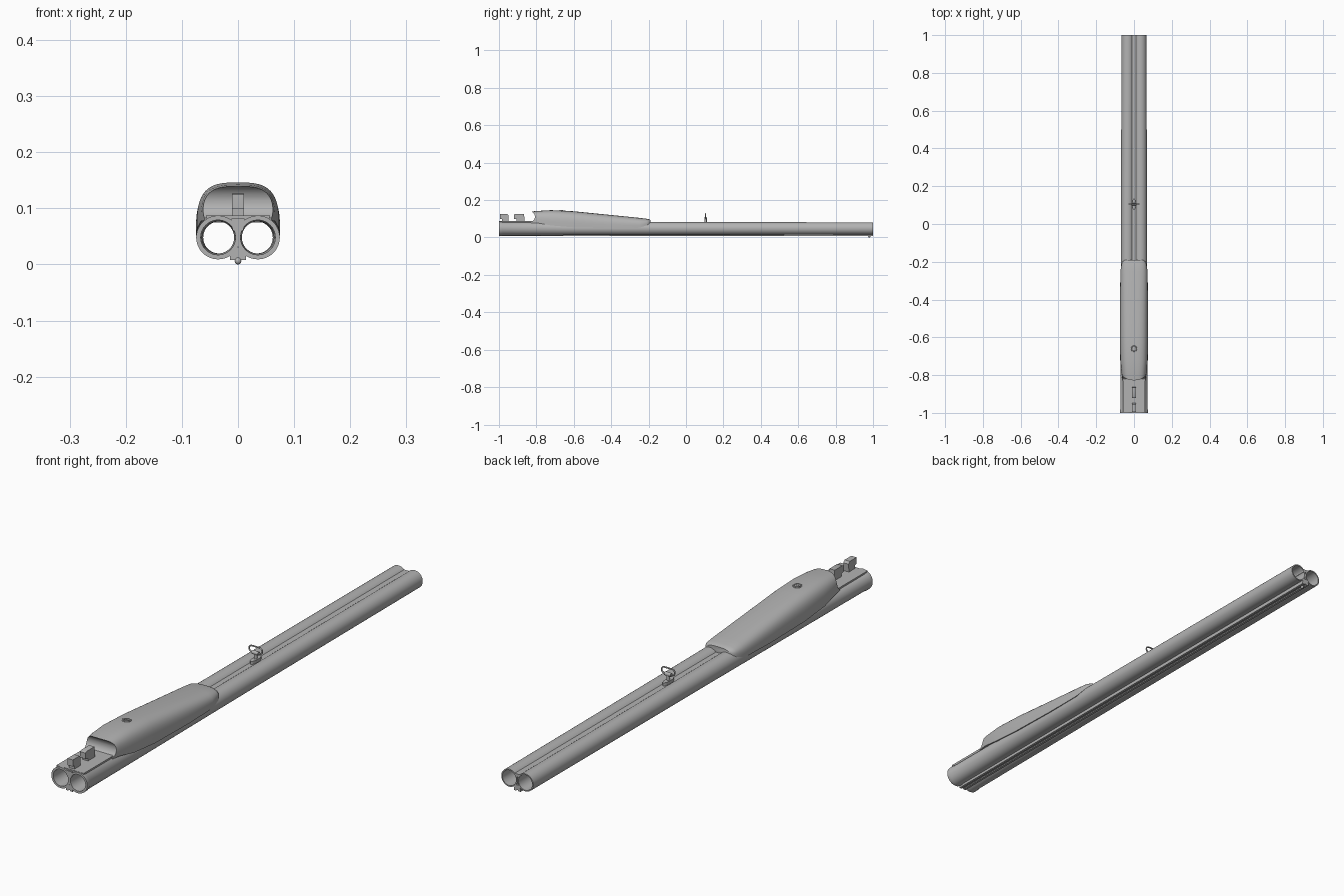
import bpy, bmesh
from math import sin, cos, pi, asin, sqrt
from mathutils import Vector

cube = bpy.data.objects.get("Cube")
if cube:
    bpy.data.objects.remove(cube, do_unlink=True)

steel = bpy.data.materials.new("plain_grey")
steel.use_nodes = True
GREY = (0.45, 0.45, 0.45, 1)
steel.diffuse_color = GREY
bsdf = next(n for n in steel.node_tree.nodes if n.type == "BSDF_PRINCIPLED")
bsdf.inputs["Base Color"].default_value = GREY


def finish(ob, name, angle=35):
    ob.name = name
    ob.data.materials.clear()
    ob.data.materials.append(steel)
    bpy.ops.object.select_all(action="DESELECT")
    ob.select_set(True)
    bpy.context.view_layer.objects.active = ob
    bpy.ops.object.shade_smooth_by_angle(angle=angle * pi / 180)
    return ob


def loft(name, rings, wrap=False):
    """Bridge equal-sized rings; cap the ends, or wrap the last to the first."""
    bm = bmesh.new()
    rows = [[bm.verts.new(p) for p in ring] for ring in rings]
    pairs = list(zip(rows, rows[1:])) + ([(rows[-1], rows[0])] if wrap else [])
    for a, b in pairs:
        for i in range(len(a)):
            j = (i + 1) % len(a)
            bm.faces.new((a[i], a[j], b[j], b[i]))
    if not wrap:
        bm.faces.new(rows[0])
        bm.faces.new(rows[-1])
    bmesh.ops.recalc_face_normals(bm, faces=bm.faces)
    me = bpy.data.meshes.new(name)
    bm.to_mesh(me)
    bm.free()
    ob = bpy.data.objects.new(name, me)
    bpy.context.collection.objects.link(ob)
    return finish(ob, name)


def extrude_y(name, half, y0, y1):
    """Extrude a mirrored x-z outline along y."""
    outline = half + [(-x, z) for x, z in reversed(half)]
    return loft(name, [[(x, y, z) for x, z in outline] for y in (y0, y1)])


def extrude_x(name, outline, w):
    return loft(name, [[(x, y, z) for y, z in outline] for x in (-w, w)])


def cylinder(name, r, depth, loc, rot=(0, 0, 0), sides=32):
    bpy.ops.mesh.primitive_cylinder_add(vertices=sides, radius=r, depth=depth,
                                        location=loc, rotation=rot)
    return finish(bpy.context.object, name)


# Twin tubes: breech collar, gentle taper, open bore
CZ = 0.048
TUBE = [(-1, .039), (-.985, .039), (-.98, .037), (-.6, .036), (0, .034),
        (1, .033), (1, .0285), (-.9, .0285), (-1, .031)]
for side, label in ((1, "left"), (-1, "right")):
    rings = []
    for y, r in TUBE:
        cx = side * (.0345 - .001 * y)
        rings.append([(cx + r * cos(a * pi / 24), y, CZ + r * sin(a * pi / 24))
                      for a in range(48)])
    loft(label + "_barrel", rings, wrap=True)

# Ribs between the tubes, with a shallow groove in the sighting rib
extrude_y("sighting_rib", [(.003, .011), (.005, .008), (.014, .008),
                           (.014, .015), (.009, .03)], -1, 1)
extrude_y("joining_rib", [(.009, .06), (.012, .0715)], -1, 1)

# Sighting bead at the muzzle
bpy.ops.mesh.primitive_uv_sphere_add(segments=16, ring_count=8, radius=.006,
                                     location=(0, .98, .006))
finish(bpy.context.object, "sight_bead", 60)

# Breech flats and locking lugs
extrude_y("breech_flat", [(.012, .077), (.055, .079), (.057, .087)], -.995, -.78)
extrude_y("breech_web", [(.008, .062), (.012, .082)], -1, -.78)
extrude_x("rear_lug", [(-.985, .08), (-.985, .1), (-.995, .1), (-.995, .125),
                       (-.955, .125), (-.948, .117), (-.95, .08)], .011)
extrude_x("front_lug", [(-.905, .08), (-.905, .097), (-.92, .1), (-.92, .122),
                        (-.912, .126), (-.866, .126), (-.862, .08)], .011)

# Fore-end: domed shell that saddles the tubes (y, half width, top, lower edge)
SECTIONS = [(-.828, .06, .139, .078), (-.79, .066, .142, .077),
            (-.72, .073, .146, .064), (-.6, .075, .14, .054),
            (-.4, .074, .12, .05), (-.25, .072, .105, .052),
            (-.21, .066, .1, .065), (-.197, .058, .097, .071),
            (-.19, .046, .094, .075)]
rings = []
for y, w, top, low in SECTIONS:
    outer = []
    for i in range(29):
        a = pi * i / 28
        c, s = cos(a), max(sin(a), 0)
        outer.append((w * abs(c) ** .625 * (1 if c > 0 else -1), y,
                      low + (top - low) * s ** .625))
    start = asin((low - CZ) / .032)
    arc = []
    for i in range(7):
        a = start + (pi * .55 - start) * i / 6
        arc.append((.035 + .032 * cos(a), CZ + .032 * sin(a)))
    inner = [(-x, y, z) for x, z in arc] + [(0, y, .07)]
    inner += [(x, y, z) for x, z in reversed(arc)]
    rings.append(outer + inner)
fore_end = loft("fore_end", rings)

# Hollow knuckle across the back of the fore-end
cutter = cylinder("knuckle_cutter", .03, .3, (0, -.838, .111), (0, pi / 2, 0), 48)
mod = fore_end.modifiers.new("knuckle", "BOOLEAN")
mod.operation = "DIFFERENCE"
mod.solver = "EXACT"
mod.object = cutter
bpy.context.view_layer.objects.active = fore_end
bpy.ops.object.modifier_apply(modifier="knuckle")
bpy.data.objects.remove(cutter, do_unlink=True)
finish(fore_end, "fore_end")

# Fore-end screw: raised collar, head and slot bar
bpy.ops.mesh.primitive_torus_add(major_segments=32, minor_segments=8,
                                 major_radius=.014, minor_radius=.0025,
                                 location=(0, -.66, .143), rotation=(-.05, 0, 0))
finish(bpy.context.object, "screw_collar", 60)
cylinder("screw_head", .009, .006, (0, -.66, .142), (-.05, 0, 0), 24)
bpy.ops.mesh.primitive_cube_add(size=1, location=(0, -.66, .1445))
bpy.context.object.scale = (.014, .003, .003)
finish(bpy.context.object, "screw_slot")

# Sling swivel: pointed foot, post, cross barrel and wire loop
SY = .105
foot = [(.01 * sin(a * pi / 8), SY + .03 * cos(a * pi / 8)) for a in range(16)]
loft("swivel_foot", [[(x, y, z) for x, y in foot] for z in (.066, .083)])
cylinder("swivel_post", .006, .03, (0, SY, .09), sides=20)
cylinder("swivel_barrel", .007, .026, (0, SY, .104), (0, pi / 2, 0), 20)

curve = bpy.data.curves.new("swivel_loop", "CURVE")
curve.dimensions = "3D"
curve.bevel_depth = .0028
curve.bevel_resolution = 2
path = []
for side in (1, -1):
    for i in range(9):
        a = side * pi / 2 - pi * i / 8 if side > 0 else -pi / 2 - pi * i / 8
        path.append((side * .016 + .0115 * cos(a), SY, .1155 + .0115 * sin(a)))
spline = curve.splines.new("POLY")
spline.points.add(len(path) - 1)
for point, co in zip(spline.points, path):
    point.co = (*co, 1)
spline.use_cyclic_u = True
loop = bpy.data.objects.new("swivel_loop", curve)
bpy.context.collection.objects.link(loop)
bpy.ops.object.select_all(action="DESELECT")
loop.select_set(True)
bpy.context.view_layer.objects.active = loop
bpy.ops.object.convert(target="MESH")
finish(bpy.context.object, "swivel_loop", 60)
